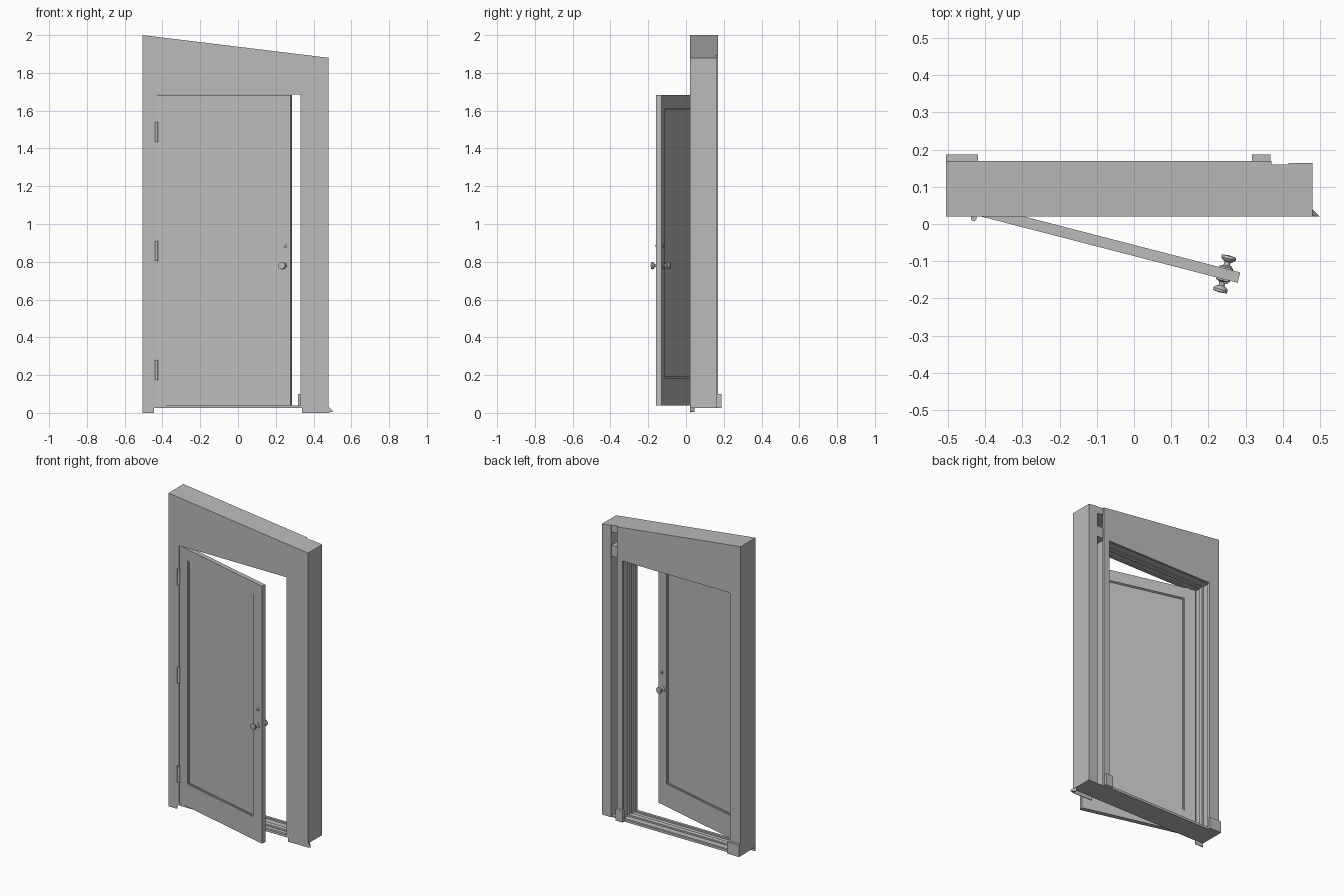
import bpy
import bmesh
import math
from mathutils import Matrix, Vector

if "Cube" in bpy.data.objects:
    bpy.data.objects.remove(bpy.data.objects["Cube"], do_unlink=True)

GREY = (0.5, 0.5, 0.5, 1)
mat = bpy.data.materials.new("plain_grey")
mat.use_nodes = True
mat.diffuse_color = GREY
mat.node_tree.nodes["Principled BSDF"].inputs["Base Color"].default_value = GREY


def finish(name, bm, matrix=None):
    bmesh.ops.recalc_face_normals(bm, faces=bm.faces)
    mesh = bpy.data.meshes.new(name)
    bm.to_mesh(mesh)
    bm.free()
    mesh.materials.append(mat)
    obj = bpy.data.objects.new(name, mesh)
    bpy.context.collection.objects.link(obj)
    if matrix:
        obj.matrix_world = matrix
    return obj


def prism(name, points, y0, y1, matrix=None):
    """Extrude an x-z outline from y0 to y1."""
    bm = bmesh.new()
    face = bm.faces.new([bm.verts.new((x, y0, z)) for x, z in points])
    ext = bmesh.ops.extrude_face_region(bm, geom=[face])["geom"]
    bmesh.ops.translate(bm, vec=(0, y1 - y0, 0),
                        verts=[v for v in ext if isinstance(v, bmesh.types.BMVert)])
    return finish(name, bm, matrix)


def rect(x0, x1, z0, z1):
    return [(x0, z0), (x1, z0), (x1, z1), (x0, z1)]


def box(name, x0, x1, y0, y1, z0, z1, matrix=None):
    return prism(name, rect(x0, x1, z0, z1), y0, y1, matrix)


def ring(name, outer, inner, y0, y1, matrix=None):
    """Four-sided frame between an outer and an inner outline."""
    bm = bmesh.new()
    loops = [[bm.verts.new((x, y, z)) for x, z in pts]
             for y, pts in ((y0, outer), (y0, inner), (y1, inner), (y1, outer))]
    for a in range(4):
        for i in range(4):
            j = (i + 1) % 4
            b = (a + 1) % 4
            bm.faces.new((loops[a][i], loops[a][j], loops[b][j], loops[b][i]))
    return finish(name, bm, matrix)


def lathe(name, profile, matrix, sides=20):
    """Spin (radius, distance) points about the local z axis."""
    bm = bmesh.new()
    verts = [bm.verts.new((r, 0, h)) for r, h in profile]
    edges = [bm.edges.new(pair) for pair in zip(verts, verts[1:])]
    bmesh.ops.spin(bm, geom=verts + edges, cent=(0, 0, 0), axis=(0, 0, 1),
                   angle=math.tau, steps=sides)
    bmesh.ops.remove_doubles(bm, verts=bm.verts, dist=0.0001)
    obj = finish(name, bm, matrix)
    bpy.ops.object.select_all(action="DESELECT")
    obj.select_set(True)
    bpy.context.view_layer.objects.active = obj
    bpy.ops.object.shade_smooth_by_angle(angle=math.radians(35))


# Wall dimensions
LEFT, RIGHT, BACK_END = -0.505, 0.48, 0.37
FRONT, BACK, BASE = 0.02, 0.17, 0.025
OPEN = (-0.43, 0.33, 0.04, 1.685)


def top(x):
    return 2 - 0.12 * (x - LEFT) / (RIGHT - LEFT)


def wall_outline(x0, x1):
    return [(x0, BASE), (x1, BASE), (x1, top(x1)), (x0, top(x0))]


def grown(r, d):
    return rect(r[0] - d, r[1] + d, r[2] - d, r[3] + d)


# Wall skins and framing
opening = rect(*OPEN)
ring("front_wall_panel", wall_outline(LEFT, RIGHT), opening, FRONT, 0.037)
ring("back_wall_panel", wall_outline(LEFT, BACK_END), opening, 0.155, BACK)
prism("left_end_stud", wall_outline(LEFT, -0.455), 0.037, 0.155)
prism("right_end_stud", wall_outline(0.415, RIGHT), 0.037, 0.164)
prism("top_plate", [(LEFT, top(LEFT) - 0.045), (RIGHT, top(RIGHT) - 0.045),
                    (RIGHT, top(RIGHT)), (LEFT, top(LEFT))], 0.037, 0.16)
box("header_beam", LEFT, 0.42, 0.037, 0.16, 1.69, 1.76)
box("bottom_plate", LEFT, 0.42, 0.037, 0.16, BASE, 0.03)

# Door frame with a rebate and a stop
jamb_outer = rect(-0.46, 0.355, BASE, 1.71)
ring("rebated_jamb", jamb_outer, grown(OPEN, 0.01), 0.037, 0.155)
ring("door_stop", jamb_outer, opening, 0.075, 0.105)

# Baseboards behind and trim strips below the front
box("left_baseboard", LEFT, -0.42, BACK, 0.187, BASE, 0.1)
box("right_baseboard", 0.317, 0.367, BACK, 0.187, BASE, 0.1)
box("left_floor_trim", LEFT, -0.445, FRONT, 0.024, 0, BASE)
box("right_floor_trim", 0.34, 0.485, FRONT, 0.024, 0, BASE)
bm = bmesh.new()
rings = [[bm.verts.new((x, y, z)) for x, y in ((0.475, FRONT), (tip, FRONT), (0.475, 0.045))]
         for z, tip in ((0.004, 0.5), (0.012, 0.5), (0.03, 0.482))]
bm.faces.new(rings[0])
bm.faces.new(rings[2])
for a, b in zip(rings, rings[1:]):
    for i in range(3):
        bm.faces.new((a[i], a[(i + 1) % 3], b[(i + 1) % 3], b[i]))
finish("trim_return", bm)

# Door leaf, swung outward about its hinge edge
swing = Matrix.Translation((-0.43, 0.025, 0)) @ Matrix.Rotation(math.radians(-14.5), 4, "Z")
WIDTH, THICK = 0.732, 0.029
panel = (0.072, 0.66, 0.185, 1.612)
ring("door_frame", rect(0, WIDTH, 0.04, 1.683), rect(*panel), 0, THICK, swing)
ring("door_bead", rect(*panel), grown(panel, -0.007), 0.004, THICK - 0.004, swing)
box("door_panel", *panel[:2], 0.008, THICK - 0.008, *panel[2:], swing)

# Knobs and lock on both faces
KNOB = [(0, 0), (0.019, 0), (0.019, 0.004), (0.009, 0.008), (0.008, 0.018),
        (0.017, 0.023), (0.02, 0.028), (0.019, 0.035), (0, 0.037)]
LOCK = [(0, 0), (0.01, 0), (0.01, 0.004), (0.006, 0.006), (0.006, 0.01), (0, 0.01)]
for side, y, turn in (("front", 0, 90), ("back", THICK, -90)):
    for part, profile, x, z in (("knob", KNOB, 0.692, 0.78), ("lock", LOCK, 0.7, 0.885)):
        place = Matrix.Translation((x, y, z)) @ Matrix.Rotation(math.radians(turn), 4, "X")
        lathe(f"{side}_{part}", profile, swing @ place)

# Hinges
for name, z in (("lower", 0.175), ("middle", 0.805), ("upper", 1.435)):
    lathe(f"{name}_hinge", [(0, 0), (0.008, 0), (0.008, 0.105), (0, 0.105)],
          Matrix.Translation(Vector((-0.431, 0.016, z))), 12)
